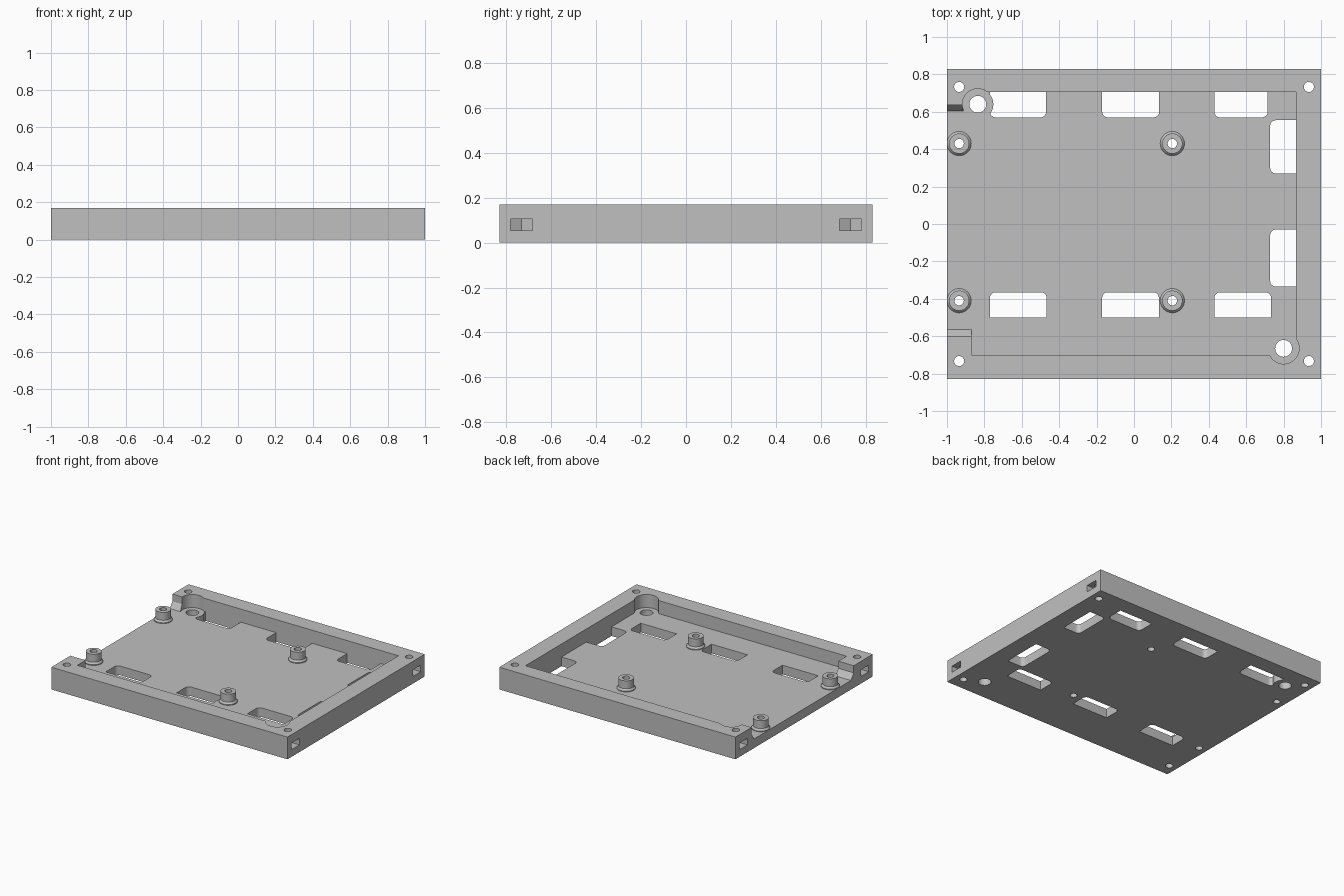
import bpy, bmesh
from math import sin, cos, pi

if "Cube" in bpy.data.objects:
    bpy.data.objects.remove(bpy.data.objects["Cube"], do_unlink=True)

HX, HY, TOP, FLOOR = 1.0, 0.83, 0.17, 0.07
BELOW, ABOVE = -0.1, 0.3

grey = bpy.data.materials.new("plain grey")
grey.use_nodes = True
colour = (0.53, 0.53, 0.53, 1)
grey.diffuse_color = colour
grey.node_tree.nodes["Principled BSDF"].inputs["Base Color"].default_value = colour


def finish(bm, name):
    bmesh.ops.recalc_face_normals(bm, faces=bm.faces)
    mesh = bpy.data.meshes.new(name)
    bm.to_mesh(mesh)
    bm.free()
    mesh.materials.append(grey)
    ob = bpy.data.objects.new(name, mesh)
    bpy.context.collection.objects.link(ob)
    return ob


def extrude(points, offset, name):
    """Solid made by sweeping a closed outline along an offset."""
    bm = bmesh.new()
    face = bm.faces.new([bm.verts.new(p) for p in points])
    new = bmesh.ops.extrude_face_region(bm, geom=[face])["geom"]
    verts = [v for v in new if isinstance(v, bmesh.types.BMVert)]
    bmesh.ops.translate(bm, verts=verts, vec=offset)
    return finish(bm, name)


def prism(outline, z0, z1, name="cutter"):
    return extrude([(x, y, z0) for x, y in outline], (0, 0, z1 - z0), name)


def rect(x0, x1, y0, y1):
    return [(x0, y0), (x1, y0), (x1, y1), (x0, y1)]


def circle(cx, cy, r, n=40):
    return [(cx + r * cos(2 * pi * i / n), cy + r * sin(2 * pi * i / n)) for i in range(n)]


def window(x0, x1, y0, y1, inward, r=0.03):
    """Rectangle whose two corners on the inward side are rounded."""
    mx, my = (x0 + x1) / 2, (y0 + y1) / 2
    outline = []
    for k, (x, y) in enumerate(rect(x0, x1, y0, y1)):
        if (x - mx) * inward[0] + (y - my) * inward[1] < 0:
            outline.append((x, y))
            continue
        cx = x + (r if x < mx else -r)
        cy = y + (r if y < my else -r)
        for i in range(7):
            a = pi + k * pi / 2 + i * pi / 12
            outline.append((cx + r * cos(a), cy + r * sin(a)))
    return outline


def cut(target, cutter):
    """Subtract the cutter for good, then discard it."""
    cutter.hide_render = True
    mod = target.modifiers.new("cut", 'BOOLEAN')
    mod.operation = 'DIFFERENCE'
    mod.solver = 'EXACT'
    mod.object = cutter
    bpy.context.view_layer.objects.active = target
    bpy.ops.object.modifier_apply(modifier=mod.name)
    bpy.data.objects.remove(cutter, do_unlink=True)


def smooth(ob):
    bpy.ops.object.select_all(action='DESELECT')
    ob.select_set(True)
    bpy.context.view_layer.objects.active = ob
    bpy.ops.object.shade_smooth_by_angle(angle=0.5)


# Tray block with its recessed floor
tray = prism(rect(-HX, HX, -HY, HY), 0, TOP, "tray")
cut(tray, prism(rect(-0.87, 0.865, -0.70, 0.705), FLOOR, ABOVE))

# Open side, with sloped feet on the end walls
gap = [(-0.565, FLOOR), (-0.60, 0.115), (-0.60, ABOVE),
       (0.635, ABOVE), (0.635, 0.115), (0.605, FLOOR)]
cut(tray, extrude([(-1.1, y, z) for y, z in gap], (0.3, 0, 0), "cutter"))

# Round recesses for the two large fixing holes
bosses = [(-0.835, 0.64), (0.80, -0.665)]
for x, y in bosses:
    cut(tray, prism(circle(x, y, 0.083), FLOOR, ABOVE))

# Floor windows along three sides; one is trimmed by a round boss
windows = [window(x, x + 0.303, -0.50, -0.365, (0, 1)) for x in (-0.77, -0.17, 0.43)]
windows += [window(x, x + w, 0.57, 0.705, (0, -1))
            for x, w in ((-0.77, 0.30), (-0.17, 0.305), (0.43, 0.285))]
windows += [window(0.728, 0.865, y, y + w, (-1, 0)) for y, w in ((-0.335, 0.305), (0.27, 0.285))]
for outline in windows:
    cutter = prism(outline, BELOW, FLOOR + 0.02)
    cut(cutter, prism(circle(*bosses[0], 0.083), BELOW - 0.1, ABOVE))
    cut(tray, cutter)

# Large fixing holes
for x, y in bosses:
    cut(tray, prism(circle(x, y, 0.045), BELOW, ABOVE))

# Corner screw holes and the nut slots opening at the sides
for sx in (-1, 1):
    for sy in (-1, 1):
        cx, cy = 0.935, sy * 0.733
        slot = [(1.1, -0.048), (1.1, 0.048), (cx - 0.028, 0.048),
                (cx - 0.056, 0), (cx - 0.028, -0.048)]
        cut(tray, prism([(sx * x, cy + y) for x, y in slot], 0.055, 0.105))
        cut(tray, prism(circle(sx * cx, cy, 0.027, 24), BELOW, ABOVE))

# Hollow standoffs with flared feet
profile = [(0.025, FLOOR), (0.065, FLOOR), (0.065, FLOOR + 0.006),
           (0.054, FLOOR + 0.02), (0.054, 0.15), (0.025, 0.15)]
for n, (x, y) in enumerate([(px, py) for px in (-0.935, 0.205) for py in (-0.41, 0.43)]):
    cut(tray, prism(circle(x, y, 0.025, 32), BELOW, ABOVE))
    bm = bmesh.new()
    rings = [[bm.verts.new((px, py, z)) for px, py in circle(x, y, r, 32)] for r, z in profile]
    for a, b in zip(rings, rings[1:] + rings[:1]):
        for i in range(32):
            j = (i + 1) % 32
            bm.faces.new((a[i], a[j], b[j], b[i]))
    smooth(finish(bm, f"standoff_{n + 1}"))

smooth(tray)
